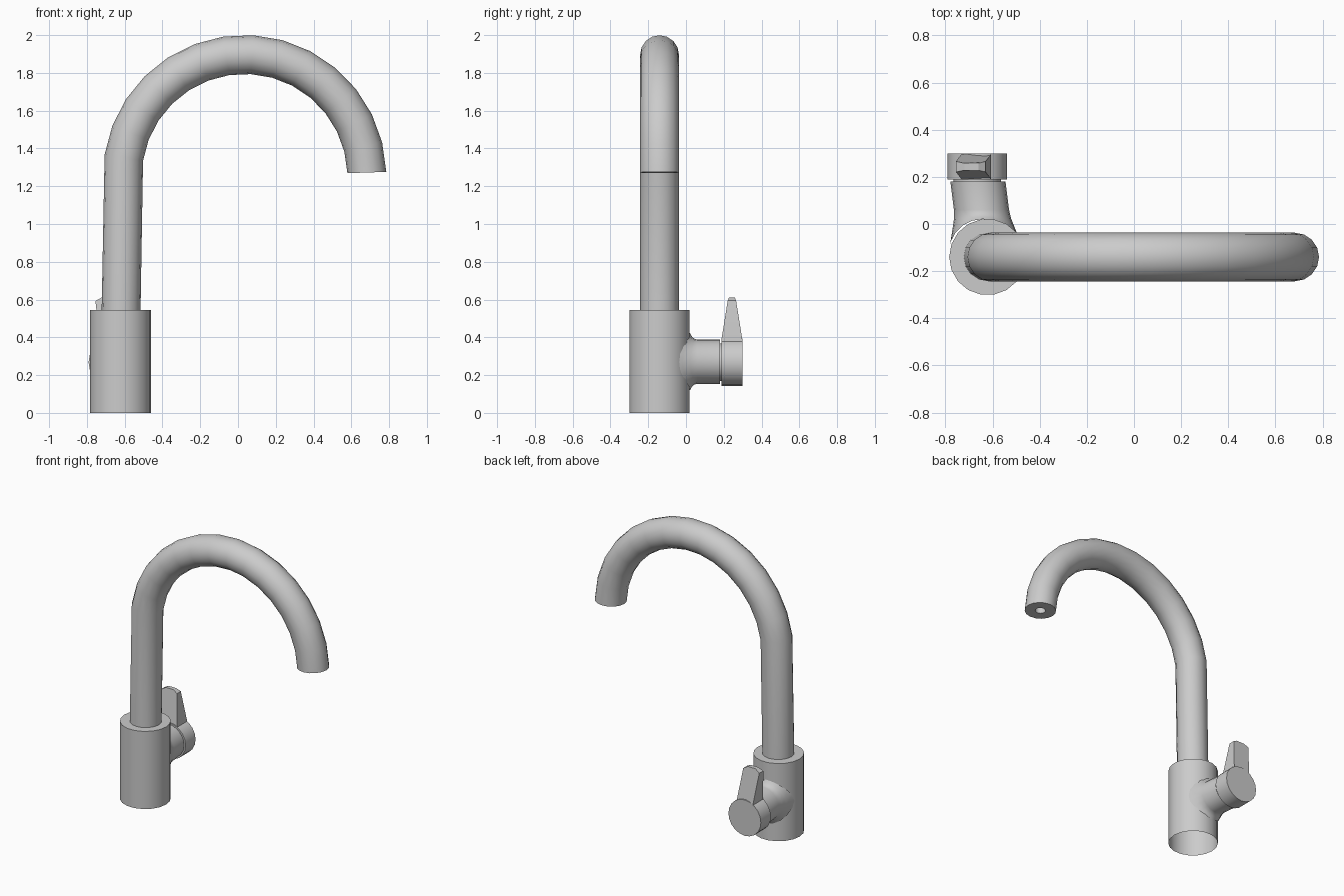
import bpy, bmesh
from math import sin, cos, pi, radians, sqrt

if "Cube" in bpy.data.objects:
    bpy.data.objects.remove(bpy.data.objects["Cube"])

BX, BY, BR = -0.622, -0.14, 0.162      # body axis and radius
HX, HZ = -0.665, 0.268                 # handle cap centre


def loft(name, rings, cap_start=False, cap_end=False, angle=40):
    """Skin a list of equally sized closed rings."""
    bm = bmesh.new()
    rows = [[bm.verts.new(p) for p in r] for r in rings]
    n = len(rows[0])
    for a, b in zip(rows, rows[1:]):
        for i in range(n):
            j = (i + 1) % n
            bm.faces.new((a[i], a[j], b[j], b[i]))
    if cap_start:
        bm.faces.new(rows[0][::-1])
    if cap_end:
        bm.faces.new(rows[-1])
    bmesh.ops.recalc_face_normals(bm, faces=bm.faces)
    me = bpy.data.meshes.new(name)
    bm.to_mesh(me)
    bm.free()
    ob = bpy.data.objects.new(name, me)
    bpy.context.collection.objects.link(ob)
    bpy.ops.object.select_all(action='DESELECT')
    ob.select_set(True)
    bpy.context.view_layer.objects.active = ob
    bpy.ops.object.shade_smooth_by_angle(angle=radians(angle))
    return ob


def circle(n):
    return [(cos(2 * pi * i / n), sin(2 * pi * i / n)) for i in range(n)]


def ring_z(r, z, n=18):
    return [(BX + r * c, BY + r * s, z) for c, s in circle(n)]


def ring_y(x, y, z, r, n=20):
    return [(x + r * c, y, z + r * s) for c, s in circle(n)]


# Body: cylinder open underneath
loft("body", [ring_z(BR, 0), ring_z(BR, 0.545)], cap_end=True)

# Spout: straight riser, then a swan-neck arc
CX, CZ, R, PR = 0.035, 1.25, 0.6475, 0.103


def spout_ring(x, z, a, r):
    return [(x + r * c * cos(a), BY + r * s, z + r * c * sin(a))
            for c, s in circle(16)]


rings = [spout_ring(-0.619, 0.54, pi, PR)]
for i in range(15):
    a = radians(171 - i * 169 / 14)
    rings.append(spout_ring(CX + R * cos(a), CZ + R * sin(a), a, PR))
# Outlet: flat rim with a small recessed hole
tx, tz = CX + R * cos(a), CZ + R * sin(a)
rings.append(spout_ring(tx, tz, a, 0.034))
rings.append(spout_ring(tx, tz + 0.06, a, 0.034))
loft("spout", rings, cap_end=True)

# Valve neck: flares onto the round body, leans slightly towards -x
def neck_x(y):
    return BX - 0.125 * (y - BY)


def flare(r, blend):
    """Neck ring between the body surface (blend 0) and y = 0.06 (blend 1)."""
    pts = []
    for c, s in circle(20):
        dx = min(abs(r * c), BR * 0.98)
        ys = BY + sqrt(BR * BR - dx * dx)
        y = ys + (0.06 - ys) * blend
        pts.append((neck_x(y) + r * c, y, HZ + 0.003 + r * s))
    return pts


loft("valve_neck",
     [flare(0.152, -0.03), flare(0.133, 0.25), flare(0.121, 0.6), flare(0.117, 1),
      ring_y(neck_x(0.18), 0.18, HZ + 0.003, 0.117)], cap_end=True)
loft("valve_core", [ring_y(HX, 0.17, HZ, 0.10), ring_y(HX, 0.195, HZ, 0.10)])

# Handle cap
loft("handle_cap", [ring_y(HX, 0.188, HZ, 0.126), ring_y(HX, 0.299, HZ, 0.126)],
     cap_start=True, cap_end=True)

# Lever: tapered blade, outline in x/z with thickness shrinking upwards
outline = [(-0.728, 0.32), (-0.605, 0.32), (-0.606, 0.39), (-0.63, 0.595),
           (-0.66, 0.612), (-0.72, 0.612), (-0.755, 0.592), (-0.731, 0.39)]


def half(z):
    if z > 0.6:
        return 0.015
    return 0.055 - 0.033 * max(0, z - 0.39) / 0.205


loft("lever", [[(x, 0.243 + s * half(z), z) for x, z in outline] for s in (-1, 1)],
     cap_start=True, cap_end=True, angle=25)
